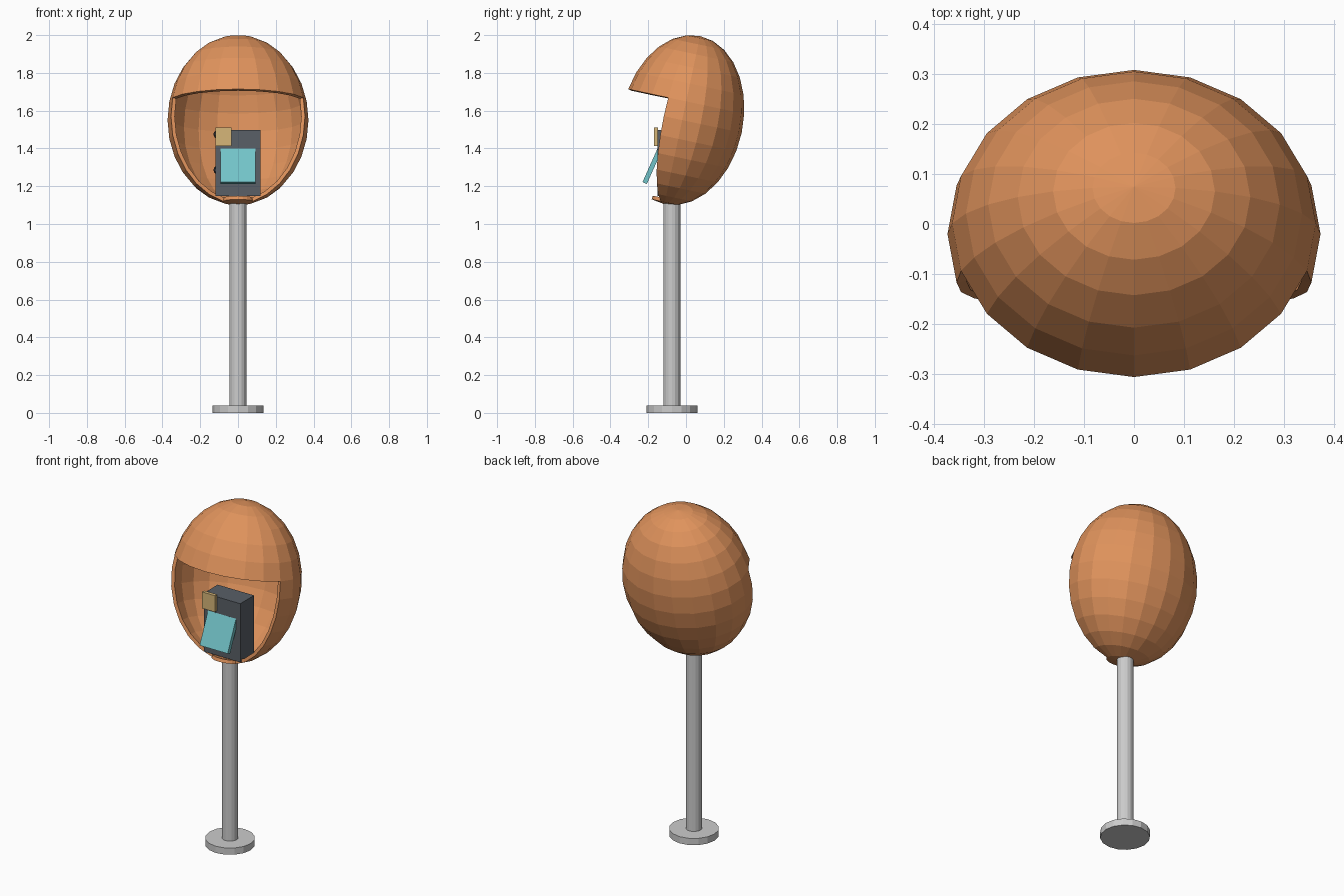
import bpy, bmesh, math
from mathutils import Matrix, Vector

if "Cube" in bpy.data.objects:
    bpy.data.objects.remove(bpy.data.objects["Cube"])


def material(name, rgb):
    m = bpy.data.materials.new(name)
    m.diffuse_color = (*rgb, 1)
    m.use_nodes = True
    m.node_tree.nodes["Principled BSDF"].inputs["Base Color"].default_value = m.diffuse_color
    return m


def finish(name, bm, mat=None):
    bmesh.ops.recalc_face_normals(bm, faces=bm.faces)
    me = bpy.data.meshes.new(name)
    bm.to_mesh(me)
    bm.free()
    ob = bpy.data.objects.new(name, me)
    bpy.context.collection.objects.link(ob)
    if mat:
        me.materials.append(mat)
    return ob


def box(name, size, loc, mat=None, tilt=0):
    bm = bmesh.new()
    bmesh.ops.create_cube(bm, size=1, matrix=Matrix.Diagonal((*size, 1)))
    ob = finish(name, bm, mat)
    ob.location = loc
    ob.rotation_euler.x = tilt
    return ob


def cylinder(name, radius, z0, z1, y, sides=16):
    bm = bmesh.new()
    bmesh.ops.create_cone(bm, cap_ends=True, segments=sides, radius1=radius,
                          radius2=radius, depth=z1 - z0)
    ob = finish(name, bm)
    ob.location = (0, y, (z0 + z1) / 2)
    return ob


orange = material("orange_shell", (0.74, 0.29, 0.107))
dark = material("dark_grey", (0.10, 0.115, 0.135))
black = material("black", (0.02, 0.02, 0.025))
teal = material("teal", (0.17, 0.55, 0.58))
tan = material("tan", (0.67, 0.47, 0.19))

# Egg-shaped hood: leaning ellipsoid with the front faces opened up
SEG, RINGS = 20, 14
bm = bmesh.new()
bmesh.ops.create_uvsphere(bm, u_segments=SEG, v_segments=RINGS, radius=1)
z_top = math.cos(6 * math.pi / RINGS)
z_low = math.cos(13 * math.pi / RINGS)
opening = []
for f in bm.faces:
    c = f.calc_center_median()
    lon = math.degrees(math.atan2(c.y, c.x))
    if z_low < c.z < z_top and -162 < lon < -18:
        opening.append(f)
bmesh.ops.delete(bm, geom=opening, context='FACES')
bmesh.ops.scale(bm, vec=Vector((0.373, 0.322, 0.455)), verts=bm.verts)
hood = finish("hood", bm, orange)
hood.location = (0, -0.02, 1.55)
hood.rotation_euler.x = math.radians(-12)
solid = hood.modifiers.new("thickness", 'SOLIDIFY')
solid.thickness = 0.02
solid.offset = -1

# Post and floor plate
cylinder("floor_plate", 0.135, 0, 0.04, -0.075)
cylinder("post", 0.045, 0.03, 1.16, -0.075)

# Telephone body with slanted panel and card holder
box("phone_body", (0.24, 0.13, 0.35), (0, -0.085, 1.322), dark)
box("slanted_panel", (0.185, 0.025, 0.195), (0, -0.179, 1.306), teal,
    math.radians(-24))
box("card_holder", (0.085, 0.02, 0.098), (-0.077, -0.159, 1.462), tan)

# Handset ends peeking out at the side of the body
for name, z in (("earpiece", 1.475), ("mouthpiece", 1.285)):
    bm = bmesh.new()
    bmesh.ops.create_uvsphere(bm, u_segments=10, v_segments=6, radius=0.024)
    finish(name, bm, black).location = (-0.107, -0.126, z)
